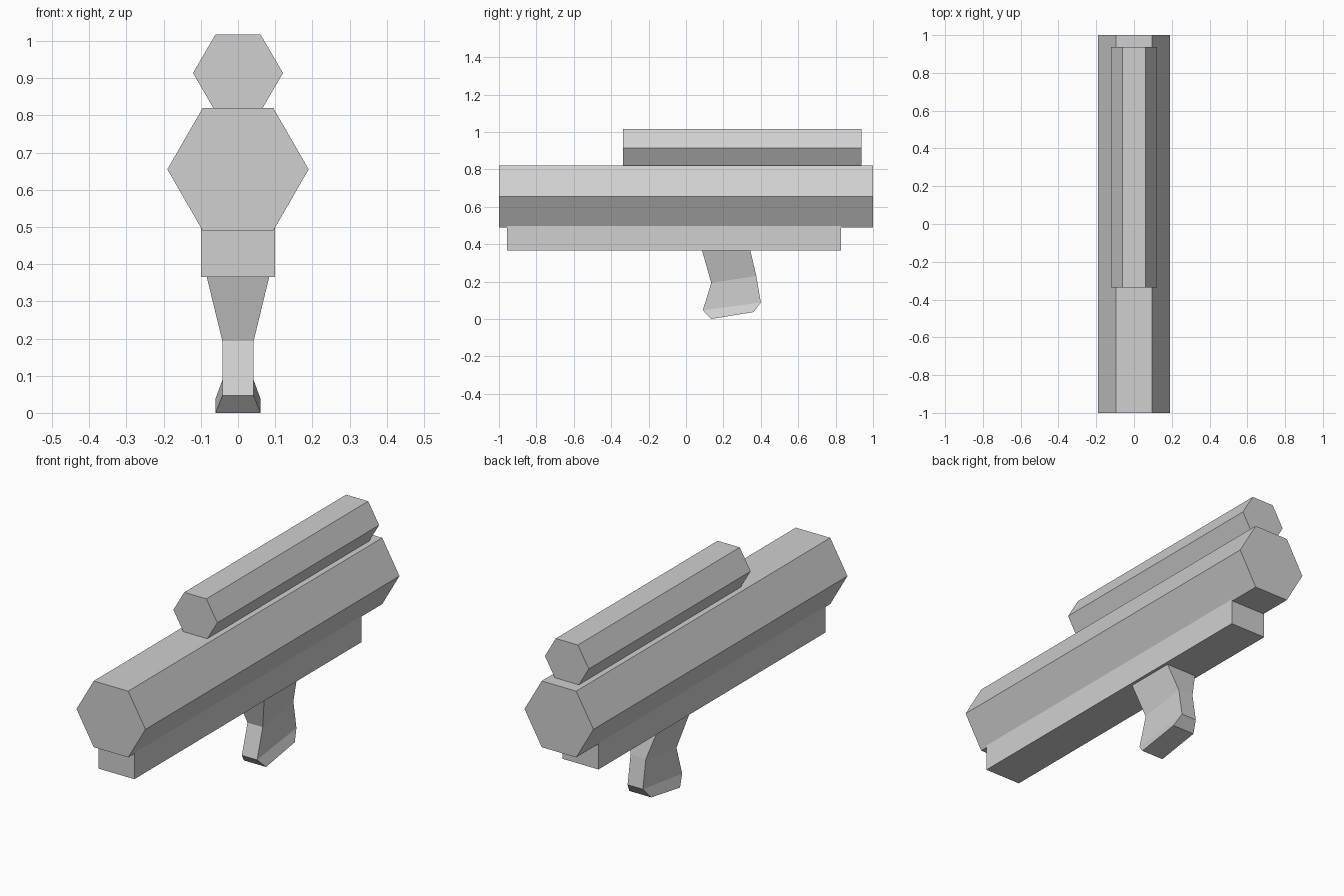
import bpy
import bmesh

if "Cube" in bpy.data.objects:
    bpy.data.objects.remove(bpy.data.objects["Cube"])

# Single matte grey
grey = bpy.data.materials.new("light_grey")
grey.use_nodes = True
grey.diffuse_color = (0.63, 0.63, 0.63, 1)
grey.node_tree.nodes["Principled BSDF"].inputs["Base Color"].default_value = grey.diffuse_color


def loft(name, rings):
    """Bridge matching closed rings of points and cap both ends."""
    bm = bmesh.new()
    loops = [[bm.verts.new(p) for p in ring] for ring in rings]
    n = len(loops[0])
    for a, b in zip(loops, loops[1:]):
        for i in range(n):
            j = (i + 1) % n
            bm.faces.new((a[i], a[j], b[j], b[i]))
    bm.faces.new(loops[0])
    bm.faces.new(loops[-1])
    bmesh.ops.recalc_face_normals(bm, faces=bm.faces)
    mesh = bpy.data.meshes.new(name)
    bm.to_mesh(mesh)
    bm.free()
    mesh.materials.append(grey)
    obj = bpy.data.objects.new(name, mesh)
    bpy.context.collection.objects.link(obj)
    return obj


def prism(name, half_profile, front, back):
    """Mirror a right-hand (x, z) profile and extrude it along y."""
    profile = half_profile + [(-x, z) for x, z in reversed(half_profile)]
    return loft(name, [[(x, y, z) for x, z in profile] for y in (front, back)])


# Hexagonal barrel, sighting tube and the rail underneath
prism("barrel", [(0.095, 0.49), (0.19, 0.655), (0.095, 0.82)], -1, 1)
prism("sight_tube", [(0.061, 0.811), (0.121, 0.914), (0.061, 1.017)], -0.336, 0.938)
prism("under_rail", [(0.099, 0.366), (0.099, 0.50)], -0.957, 0.83)

# Grip sections: half width, then front and back (y, z) corners
sections = [
    (0.085, (0.085, 0.37), (0.343, 0.37)),
    (0.042, (0.135, 0.193), (0.376, 0.23)),
    (0.042, (0.09, 0.047), (0.40, 0.088)),
    (0.061, (0.134, 0.0), (0.36, 0.037)),
]
loft("grip", [[(-w, *f), (w, *f), (w, *b), (-w, *b)] for w, f, b in sections])
